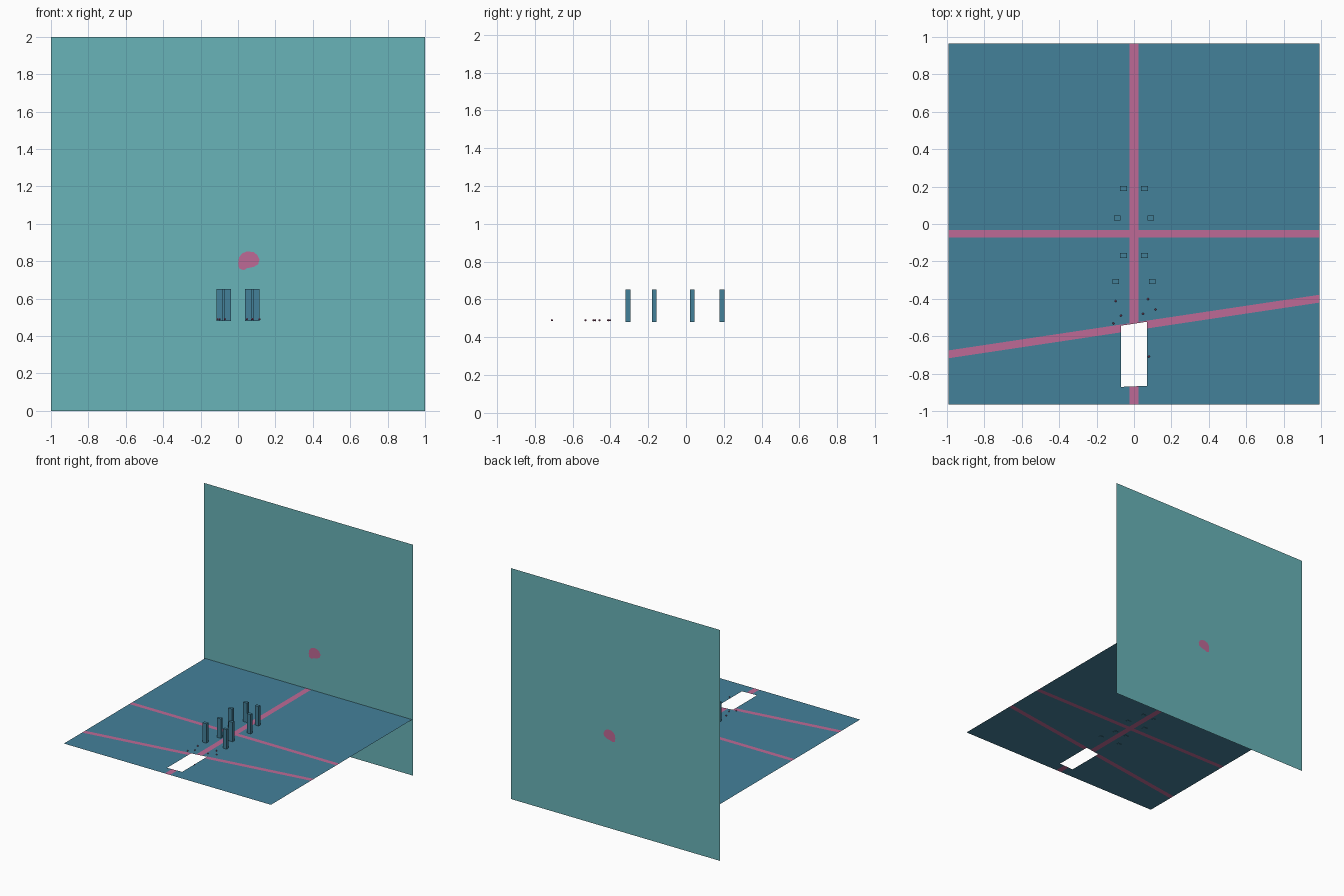
import bpy, bmesh
from mathutils import Vector

if "Cube" in bpy.data.objects:
    bpy.data.objects.remove(bpy.data.objects["Cube"])


def material(name, rgb):
    lin = [((c / 255 + 0.055) / 1.055) ** 2.4 for c in rgb]
    m = bpy.data.materials.new(name)
    m.diffuse_color = (*lin, 1)
    m.use_nodes = True
    m.node_tree.nodes["Principled BSDF"].inputs["Base Color"].default_value = m.diffuse_color
    return m


TEAL = material("teal", (105, 180, 184))
BLUE = material("slate_blue", (68, 129, 154))
PINK = material("pink", (190, 106, 150))

FLOOR_Z, BACK_Y, HALF_X = 0.483, 0.966, 0.992


def finish(name, bm, *mats):
    me = bpy.data.meshes.new(name)
    bm.to_mesh(me)
    bm.free()
    for m in mats:
        me.materials.append(m)
    ob = bpy.data.objects.new(name, me)
    bpy.context.collection.objects.link(ob)
    return ob


# Floor: one sheet cut along straight lines y = a + s*x (or x = a)
def diagonal(x):
    return -0.548 + 0.15 * x


bm = bmesh.new()
bm.faces.new([bm.verts.new((x, y, FLOOR_Z)) for x, y in
              ((-HALF_X, -BACK_Y), (HALF_X, -BACK_Y), (HALF_X, BACK_Y), (-HALF_X, BACK_Y))])


def cut(point, normal):
    bmesh.ops.bisect_plane(bm, geom=bm.verts[:] + bm.edges[:] + bm.faces[:],
                           plane_co=(*point, FLOOR_Z), plane_no=(*normal, 0))


for x in (-0.07, -0.025, 0.025, 0.07):
    cut((x, 0), (1, 0))
for y in (-0.071, -0.031):
    cut((0, y), (0, 1))
for off in (-0.021, 0.015, 0.021):
    cut((0, diagonal(0) + off), (-0.15, 1))
cut((0, -0.868), (-0.04, 1))

# Paint stripes, remove the slot
slot = []
for f in bm.faces:
    c = f.calc_center_median()
    d = c.y - diagonal(c.x)
    if abs(c.x) < 0.07 and d < 0.015 and c.y > -0.868 + 0.04 * c.x:
        slot.append(f)
    f.material_index = int(abs(c.x) < 0.025 or abs(c.y + 0.051) < 0.02 or abs(d) < 0.021)
bmesh.ops.delete(bm, geom=slot, context='FACES')
finish("floor", bm, BLUE, PINK)

# Back wall with a pink patch set into the sheet
bm = bmesh.new()


def loop(points):
    vs = [bm.verts.new((x, BACK_Y, z)) for x, z in points]
    return vs, [bm.edges.new((vs[i - 1], vs[i])) for i in range(len(vs))]


_, outer = loop([(-1, 0), (1, 0), (1, 2), (-1, 2)])
patch, inner = loop([(0.005, 0.762), (0.03, 0.752), (0.05, 0.763), (0.085, 0.77), (0.108, 0.784),
                     (0.115, 0.81), (0.103, 0.833), (0.085, 0.848), (0.05, 0.853),
                     (0.022, 0.842), (0.005, 0.82), (0.001, 0.79)])
bmesh.ops.triangle_fill(bm, edges=outer + inner, use_beauty=True, normal=(0, -1, 0))
face = bm.faces.get(patch) or bm.faces.new(patch)
face.material_index = 1
for f in bm.faces:
    f.normal_update()
    if f.normal.y > 0:
        f.normal_flip()
finish("back_wall", bm, TEAL, PINK)

# Four mirrored pairs of posts
for i, (x, y) in enumerate(((0.056, 0.19), (0.09, 0.033), (0.056, -0.168), (0.097, -0.307))):
    for side, tag in ((-1, "left"), (1, "right")):
        bm = bmesh.new()
        bmesh.ops.create_cube(bm, size=1)
        for v in bm.verts:
            v.co = Vector((side * x + v.co.x * 0.036, y + v.co.y * 0.026, 0.566 + v.co.z * 0.171))
        finish(f"post_{tag}_{i + 1}", bm, BLUE)

# Scattered pebbles in front of the posts
for i, (x, y) in enumerate(((-0.098, -0.412), (-0.07, -0.49), (-0.11, -0.531), (0.075, -0.402),
                            (0.115, -0.457), (0.048, -0.48), (0.08, -0.709))):
    bm = bmesh.new()
    bmesh.ops.create_icosphere(bm, subdivisions=1, radius=0.006)
    bmesh.ops.translate(bm, verts=bm.verts, vec=(x, y, FLOOR_Z + 0.007))
    finish(f"pebble_{i + 1}", bm, PINK)
